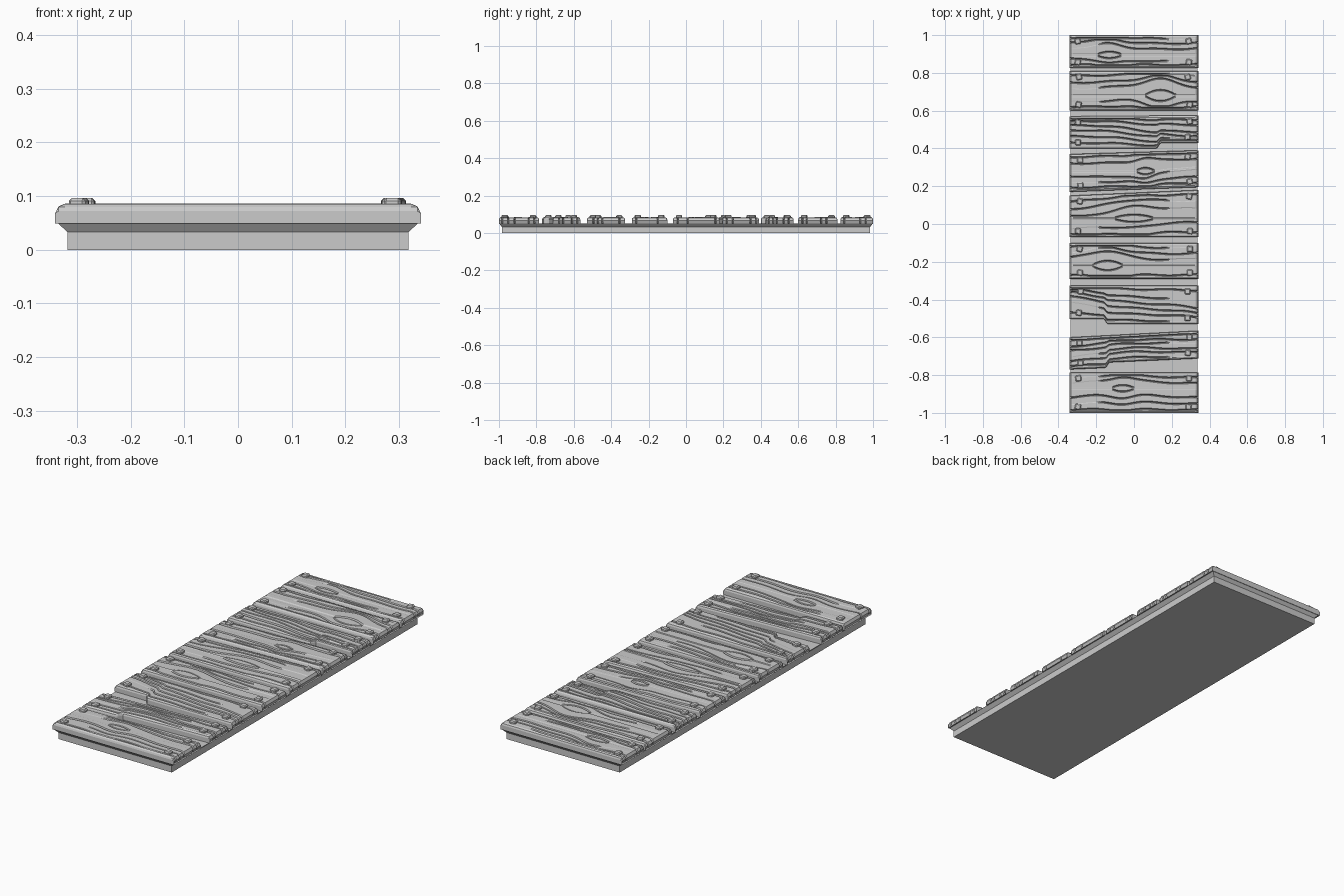
import bpy, bmesh, math, random
from mathutils import Matrix

random.seed(7)
cube = bpy.data.objects.get("Cube")
if cube:
    bpy.data.objects.remove(cube, do_unlink=True)

grey = bpy.data.materials.new("plain_grey")
grey.use_nodes = True
COLOUR = (0.6, 0.6, 0.6, 1)
grey.diffuse_color = COLOUR
grey.node_tree.nodes["Principled BSDF"].inputs["Base Color"].default_value = COLOUR

SEAT, TOP = 0.049, 0.086      # plank underside and upper face
GROOVE = 0.0045               # half width of a grain groove


def add_object(name, bm):
    bmesh.ops.recalc_face_normals(bm, faces=bm.faces)
    mesh = bpy.data.meshes.new(name)
    bm.to_mesh(mesh)
    bm.free()
    mesh.materials.append(grey)
    obj = bpy.data.objects.new(name, mesh)
    bpy.context.collection.objects.link(obj)
    return obj


def step(a, b, x):
    t = min(1, max(0, (x - a) / (b - a)))
    return t * t * (3 - 2 * t)


# Base slab with a flared upper rim
def build_base():
    bm = bmesh.new()
    rings = []
    for hx, hy, z in [(0.318, 0.985, 0), (0.318, 0.985, 0.033), (0.336, 0.998, 0.05)]:
        rings.append([bm.verts.new((sx * hx, sy * hy, z))
                      for sx, sy in [(-1, -1), (1, -1), (1, 1), (-1, 1)]])
    for low, high in zip(rings, rings[1:]):
        for i in range(4):
            j = (i + 1) % 4
            bm.faces.new((low[i], low[j], high[j], high[i]))
    bm.faces.new(rings[0])
    bm.faces.new(rings[-1])
    add_object("base_slab", bm)


# Columns along a plank: position and height limit, rounding off both ends
def plank_columns():
    n = 84
    core = [(-0.322 + 0.644 * i / n, 1) for i in range(n + 1)]
    tip = [(0.334, 0.081), (0.341, 0.068), (0.333, SEAT)]
    return [(-x, z) for x, z in reversed(tip)] + core + tip


# A grain line returns its y and its depth at x
def grain_line(frac, lo, hi, knot, bend, phase):
    amp = random.uniform(0.006, 0.012)
    wobble = random.uniform(0, 6)
    start, end = random.choice([(-0.5, 0.5), (-0.5, 0.5), (-0.5, 0.2), (-0.2, 0.5)])
    depth = random.uniform(0.008, 0.014)

    def at(x):
        a, b = lo(x), hi(x)
        y = a + (b - a) * frac
        y += math.sin(math.pi * frac) * (amp * math.sin(8 * x + phase) - bend * x)
        y += 0.003 * math.sin(23 * x + wobble)
        if knot:
            kx, ky, length, width = knot
            d = a + (b - a) * frac - ky
            push = width * math.exp(-((x - kx) / length) ** 2 * 1.6 - abs(d) / 0.09)
            y += math.copysign(push, d)
        return y, depth * step(start, start + 0.06, x) * (1 - step(end - 0.06, end, x))
    return at


# Half of the small almond ring inside a knot
def knot_line(side, knot):
    kx, ky, length, width = knot

    def at(x):
        s = 1 - ((x - kx) / (length * 0.55)) ** 2
        return ky + side * (0.005 + 0.4 * width * max(0, s)), 0.009 * step(0, 0.15, s)
    return at


def build_plank(number, corners, knot, chip, bend):
    bl, br, tl, tr = corners

    def lo(x):
        y = bl + (br - bl) * (x + 0.34) / 0.68
        if chip:
            side, where = chip
            y += 0.028 * step(where - 0.012, where + 0.012, x * side)
        return y

    def hi(x):
        return tl + (tr - tl) * (x + 0.34) / 0.68

    phase = random.uniform(0, 6)
    fracs = [0.1, 0.27, 0.43, 0.59, 0.75, 0.9]
    lines = []
    if knot:
        mid = (knot[1] - bl) / (tl - bl)
        fracs = [f for f in fracs if abs(f - mid) > 0.11]
        below = [f for f in fracs if f < mid]
    else:
        below = fracs
    for f in fracs:
        jitter = random.uniform(-0.025, 0.025)
        lines.append(grain_line(f + jitter, lo, hi, knot, bend, phase))
    if knot:
        k = len(below)
        lines[k:k] = [knot_line(-1, knot), knot_line(1, knot)]
    strips = [TOP - random.uniform(0, 0.004) for _ in range(len(lines) + 1)]

    bm = bmesh.new()
    grid = []
    for x, cap in plank_columns():
        a, b = lo(x), hi(x)
        end = step(0.29, 0.33, abs(x))
        rows = [(a, SEAT, 0), (a, 0.072, 0), (a + 0.003, 0.080, 0), (a + 0.010, strips[0], 0)]
        previous = a + 0.010
        for i, line in enumerate(lines):
            y, depth = line(x)
            room = (len(lines) - i) * 2.1 * GROOVE
            y = max(previous + 1.05 * GROOVE, min(y, b - 0.010 - room + GROOVE))
            previous = y + GROOVE
            rows += [(y - GROOVE, strips[i], 0),
                     (y - 0.2 * GROOVE, min(strips[i], strips[i + 1]) - depth, depth),
                     (y + GROOVE, strips[i + 1], 0)]
        rows += [(b - 0.010, strips[-1], 0), (b - 0.003, 0.080, 0), (b, 0.072, 0), (b, SEAT, 0)]
        column = []
        for y, z, depth in rows:
            # grooves notch the plank ends
            px = x - math.copysign(end * depth * 1.3, x)
            column.append(bm.verts.new((px, y, max(SEAT, min(z, cap)))))
        grid.append(column)
    for left, right in zip(grid, grid[1:]):
        for i in range(len(left)):
            j = (i + 1) % len(left)
            bm.faces.new((left[i], right[i], right[j], left[j]))
    add_object(f"plank_{number}", bm)

    # Nails near the four corners
    for side in (-1, 1):
        for name, y in (("front", lo(side * 0.29) + 0.032), ("back", hi(side * 0.29) - 0.032)):
            build_nail(f"nail_{number}_{name}_{'left' if side > 0 else 'right'}",
                       side * 0.29 + random.uniform(-0.008, 0.008), y)


def build_nail(name, x, y):
    bm = bmesh.new()
    place = (Matrix.Translation((x, y, 0.087))
             @ Matrix.Rotation(random.uniform(-0.3, 0.3), 4, "Z")
             @ Matrix.Diagonal((0.032, 0.032, 0.018, 1)))
    bmesh.ops.create_cube(bm, size=1, matrix=place)
    bmesh.ops.bevel(bm, geom=bm.edges[:], offset=0.005, segments=1, affect="EDGES")
    add_object(name, bm)


# Planks from front to back: edge corners, knot, chipped edge, grain slope
PLANKS = [
    ((-1, -1, -0.785, -0.785), (-0.06, -0.87, 0.10, 0.03), None, 0),
    ((-0.77, -0.74, -0.60, -0.565), None, (1, -0.14), 0),
    ((-0.53, -0.53, -0.325, -0.325), None, (-1, 0.15), 0.12),
    ((-0.29, -0.29, -0.10, -0.10), (-0.14, -0.22, 0.14, 0.05), None, 0),
    ((-0.07, -0.07, 0.15, 0.18), (0, 0.03, 0.18, 0.035), None, -0.05),
    ((0.17, 0.195, 0.37, 0.39), (0.06, 0.28, 0.08, 0.03), None, 0),
    ((0.40, 0.40, 0.57, 0.575), None, (1, 0.13), 0.06),
    ((0.60, 0.60, 0.81, 0.81), (0.14, 0.68, 0.14, 0.06), None, 0),
    ((0.825, 0.825, 1, 1), (-0.13, 0.895, 0.11, 0.03), None, 0),
]
build_base()
for index, plank in enumerate(PLANKS, 1):
    build_plank(index, *plank)
